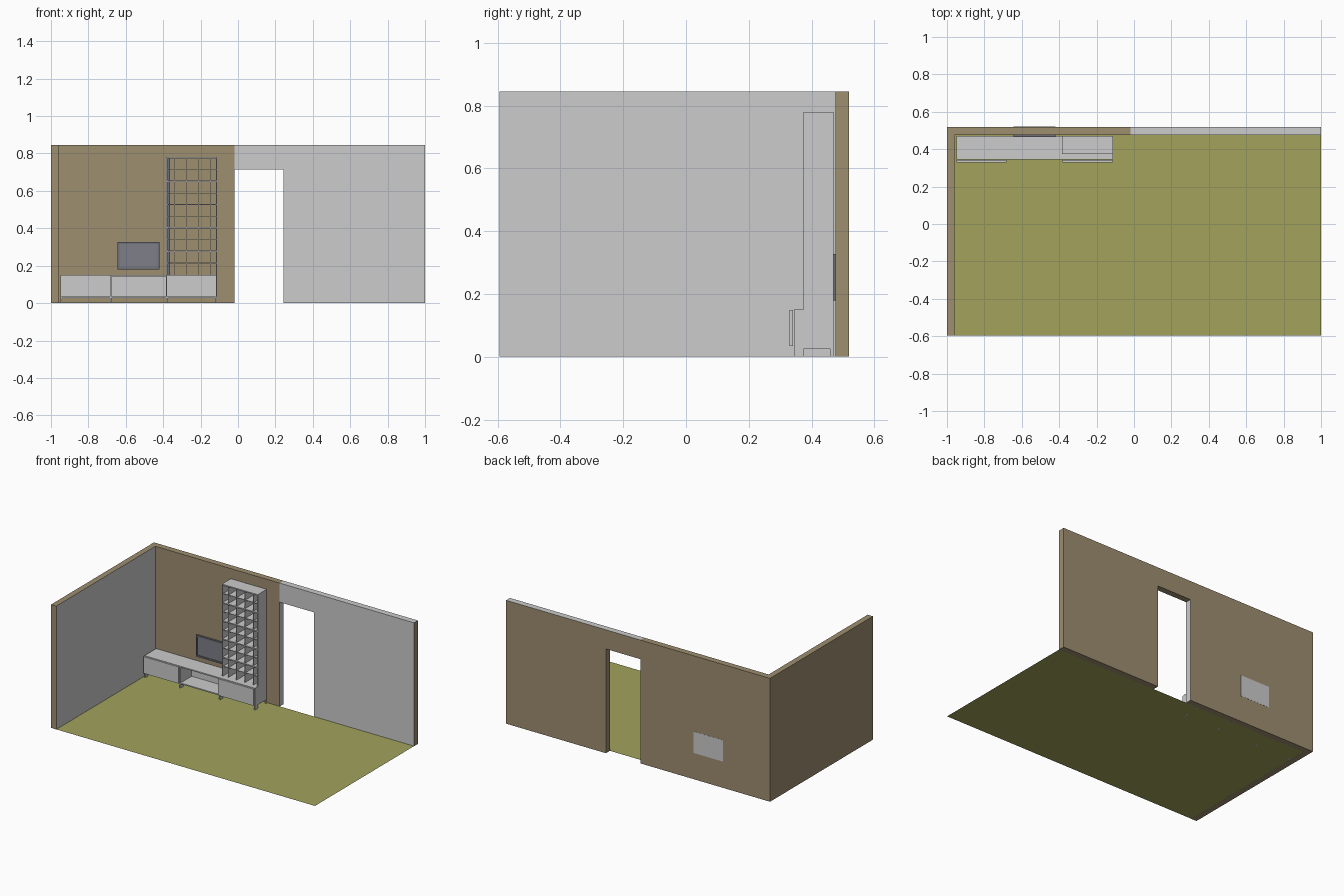
import bpy, bmesh

if "Cube" in bpy.data.objects:
    bpy.data.objects.remove(bpy.data.objects["Cube"])


def mat(name, rgb):
    m = bpy.data.materials.new(name)
    lin = [((c / 255 + 0.055) / 1.055) ** 2.4 for c in rgb]
    m.diffuse_color = (*lin, 1)
    m.use_nodes = True
    m.node_tree.nodes["Principled BSDF"].inputs["Base Color"].default_value = m.diffuse_color
    return m


GREY = mat("light_grey", (204, 204, 204))
BROWN = mat("wall_brown", (157, 142, 112))
OLIVE = mat("floor_olive", (162, 162, 92))
FRAME = mat("dark_grey", (110, 110, 120))
SCREEN = mat("screen_grey", (126, 128, 137))


def finish(name, bm, mats, rule=None):
    bmesh.ops.recalc_face_normals(bm, faces=bm.faces)
    bm.normal_update()
    if rule:
        for f in bm.faces:
            f.material_index = rule(f.normal)
    me = bpy.data.meshes.new(name)
    bm.to_mesh(me)
    bm.free()
    for m in mats:
        me.materials.append(m)
    ob = bpy.data.objects.new(name, me)
    bpy.context.collection.objects.link(ob)
    return ob


def box(name, x0, x1, y0, y1, z0, z1, mats=(GREY,), rule=None):
    bm = bmesh.new()
    bmesh.ops.create_cube(bm, size=1)
    for v in bm.verts:
        v.co = (x1 if v.co.x > 0 else x0, y1 if v.co.y > 0 else y0, z1 if v.co.z > 0 else z0)
    return finish(name, bm, mats, rule)


def extrude(name, pts, axis, a, b, mats=(GREY,), rule=None):
    """Extrude a profile along x (points are y,z) or along y (points are x,z)."""
    bm = bmesh.new()
    put = (lambda p, t: (t, p[0], p[1])) if axis == 'x' else (lambda p, t: (p[0], t, p[1]))
    f = bm.faces.new([bm.verts.new(put(p, a)) for p in pts])
    geo = bmesh.ops.extrude_face_region(bm, geom=[f])["geom"]
    step = (b - a, 0, 0) if axis == 'x' else (0, b - a, 0)
    bmesh.ops.translate(bm, vec=step, verts=[g for g in geo if isinstance(g, bmesh.types.BMVert)])
    return finish(name, bm, mats, rule)


H = 0.845
WF, WB, YF = 0.477, 0.519, -0.595      # wall front, wall back, room front
DL, DR, DH = -0.018, 0.243, 0.714      # doorway

# Floor: a single flat sheet
bm = bmesh.new()
bm.faces.new([bm.verts.new(p) for p in ((-0.96, YF, 0.0005), (1, YF, 0.0005), (1, WF, 0.0005), (-0.96, WF, 0.0005))])
finish("floor", bm, [OLIVE])

# Walls, brown with grey painted faces
paint_x = lambda n: 1 if n.x > 0.5 else 0
box("left_wall", -1, -0.96, YF, WF, 0, H, (BROWN, GREY), paint_x)
box("back_wall_left", -1, DL, WF, WB, 0, H, (BROWN, GREY), paint_x)
extrude("back_wall_right", [(DL, DH), (DR, DH), (DR, 0), (1, 0), (1, H), (DL, H)], 'y', WF, WB,
        (BROWN, GREY), lambda n: 1 if n.y < -0.5 or n.z > 0.5 else 0)

# Console: boards, back and upright panels with cut-out feet
CF, CB = 0.344, 0.470
X0, X1, X2, X3 = -0.95, -0.68, -0.384, -0.112
T = 0.008
box("console_top", X0, X3, CF, CB, 0.142, 0.15)
box("console_bottom", X0, X3, CF, CB, 0.028, 0.036)
box("console_back", X0, X3, CB - 0.006, CB, 0.036, 0.142)
foot = [(CF, 0), (0.374, 0), (0.374, 0.025), (0.461, 0.025), (0.461, 0), (CB, 0), (CB, 0.142), (CF, 0.142)]
for i, x in enumerate((X0, X1 - T / 2, X2, X3 - T)):
    extrude(f"console_upright_{i}", foot, 'x', x, x + T)

# Doors at both ends
for name, a, b in (("left_door", X0, X1), ("right_door", X2, X3)):
    box(name, a + 0.002, b - 0.002, 0.330, 0.341, 0.035, 0.149)

# Tall shelf rack, open at the back
SF, SB, S = 0.374, 0.470, 0.006
box("rack_left_side", X2, X2 + S, SF, SB, 0.15, 0.78)
box("rack_right_side", X3 - S, X3, SF, SB, 0.15, 0.78)
box("rack_left_strip", X2 + S, X2 + 0.02, SB - 0.005, SB, 0.15, 0.772, (FRAME,))
levels = [0.15 + i * 0.1245 for i in range(6)]
for i, z in enumerate(levels[1:]):
    box(f"rack_shelf_{i}", X2, X3, SF, SB, z, z + 0.0075)
for i, z in enumerate(levels[:-1]):
    box(f"rack_thin_shelf_{i}", X2 + S, X3 - S, SF + 0.008, SB, z + 0.063, z + 0.066)
for i in range(4):
    x = -0.342 + i * 0.064
    box(f"rack_divider_{i}", x, x + 0.003, SF + 0.004, SB, 0.15, 0.772)

# Television set through the wall, with recessed screen and grey back
TX0, TX1, TZ0, TZ1 = -0.645, -0.42, 0.18, 0.327
B = 0.011
box("tv_body", TX0, TX1, 0.470, WB, TZ0, TZ1, (FRAME,))
for name, a, b, c, d in (("left", TX0, TX0 + B, TZ0, TZ1), ("right", TX1 - B, TX1, TZ0, TZ1),
                         ("bottom", TX0 + B, TX1 - B, TZ0, TZ0 + B), ("top", TX0 + B, TX1 - B, TZ1 - B, TZ1)):
    box("tv_frame_" + name, a, b, 0.464, 0.470, c, d, (FRAME,))
box("tv_screen", TX0 + B, TX1 - B, 0.468, 0.4705, TZ0 + B, TZ1 - B, (SCREEN,))
box("tv_back", TX0, TX1, WB - 0.002, WB + 0.001, TZ0, TZ1)
